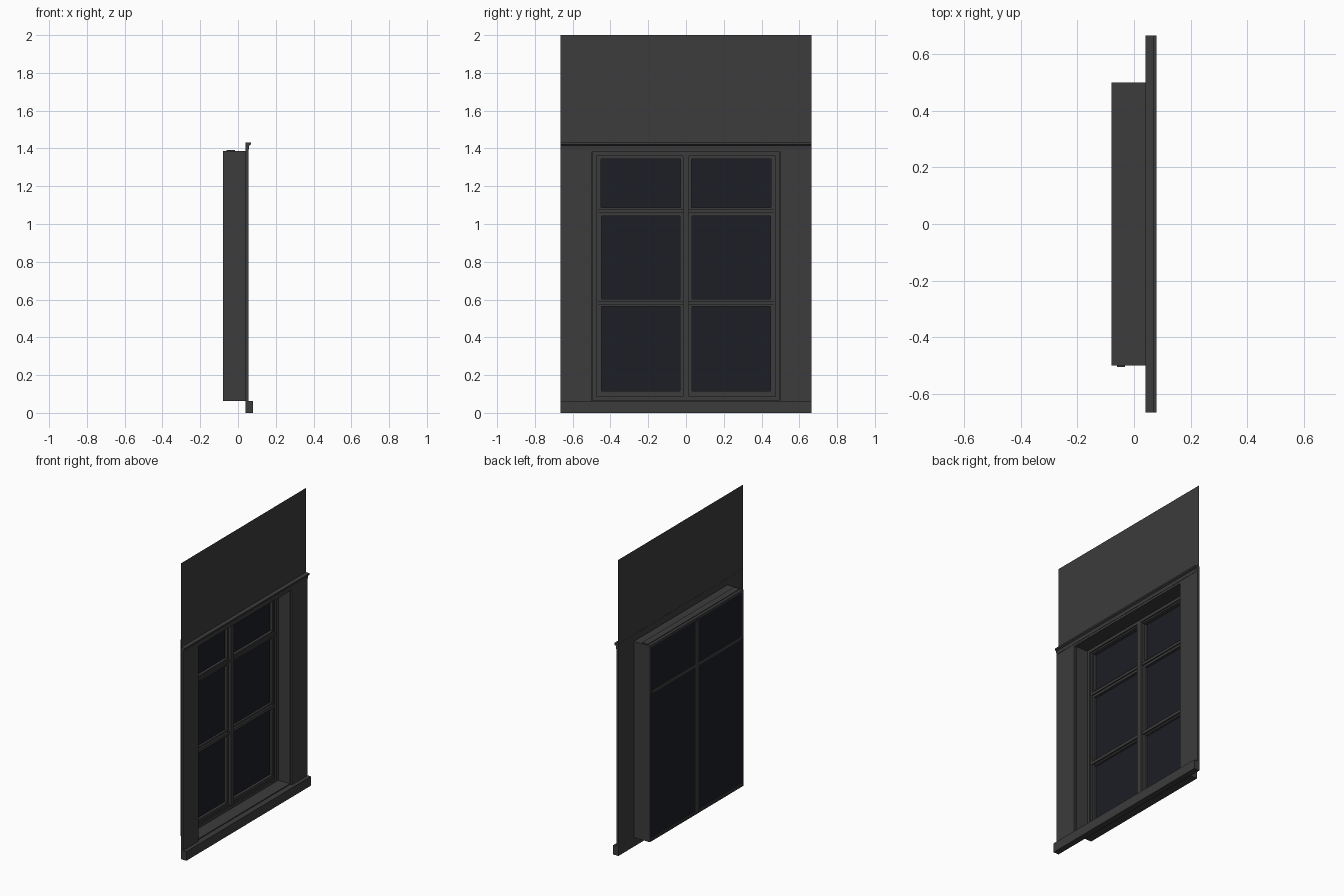
import bpy

if "Cube" in bpy.data.objects:
    bpy.data.objects.remove(bpy.data.objects["Cube"])


def material(name, rgb):
    m = bpy.data.materials.new(name)
    m.diffuse_color = (*rgb, 1)
    m.use_nodes = True
    m.node_tree.nodes["Principled BSDF"].inputs["Base Color"].default_value = m.diffuse_color
    return m


PAINT = material("dark_paint", (0.045, 0.045, 0.045))
GLASS = material("dark_glass", (0.012, 0.013, 0.018))


def mesh(name, verts, faces, mat=PAINT):
    me = bpy.data.meshes.new(name)
    me.from_pydata(verts, [], faces)
    me.materials.append(mat)
    ob = bpy.data.objects.new(name, me)
    bpy.context.collection.objects.link(ob)
    return ob


def extrude_y(name, profile, y0, y1):
    """Extrude an (x, z) outline along y."""
    n = len(profile)
    verts = [(x, y, z) for y in (y0, y1) for x, z in profile]
    faces = [(i, (i + 1) % n, n + (i + 1) % n, n + i) for i in range(n)]
    faces += [tuple(range(n))[::-1], tuple(range(n, 2 * n))]
    return mesh(name, verts, faces)


def box(name, x, y, z):
    return extrude_y(name, [(x[0], z[0]), (x[0], z[1]), (x[1], z[1]), (x[1], z[0])], *y)


def ring(name, x, y, z, w):
    """Rectangular frame in the yz plane with bars of width w."""
    box(name + "_left", x, (y[0], y[0] + w), z)
    box(name + "_right", x, (y[1] - w, y[1]), z)
    box(name + "_bottom", x, (y[0] + w, y[1] - w), (z[0], z[0] + w))
    box(name + "_top", x, (y[0] + w, y[1] - w), (z[1] - w, z[1]))


W = 0.665

# Flat wall panel above the window
mesh("wall_panel", [(0.041, -W, 1.42), (0.041, W, 1.42), (0.041, W, 2), (0.041, -W, 2)],
     [(0, 1, 2, 3)])

# Sill, head moulding and lintel
box("sill", (0.04, 0.08), (-W, W), (0, 0.062))
extrude_y("head_moulding", [(0.04, 1.395), (0.04, 1.432), (0.07, 1.432), (0.07, 1.422),
                            (0.06, 1.416), (0.057, 1.395)], -W, W)
box("lintel", (0.04, 0.055), (-0.5, 0.5), (1.38, 1.397))

# Side casings
for side, y in (("left", (-W, -0.5)), ("right", (0.5, W))):
    box("casing_" + side, (0.04, 0.055), y, (0.06, 1.397))

# Deep reveal, outer frame and the inner step
ring("reveal", (-0.08, 0.042), (-0.5, 0.5), (0.062, 1.387), 0.006)
ring("outer_frame", (-0.076, -0.045), (-0.495, 0.495), (0.066, 1.383), 0.022)
ring("inner_step", (-0.076, -0.053), (-0.475, 0.475), (0.086, 1.364), 0.013)
box("top_lip", (-0.06, -0.015), (-0.49, 0.49), (1.385, 1.391))
box("side_lip", (-0.06, -0.032), (-0.505, -0.498), (0.08, 1.37))

# Centre mullion and transom
box("mullion", (-0.08, -0.04), (-0.017, 0.017), (0.088, 1.362))
box("transom", (-0.08, -0.05), (-0.47, 0.47), (1.058, 1.076))

# Sashes, glazing bars and glass on both halves
for side, s in (("left", -1), ("right", 1)):
    ys = sorted((s * 0.015, s * 0.466))
    ring("lower_sash_" + side, (-0.076, -0.058), ys, (0.098, 1.06), 0.018)
    ring("upper_sash_" + side, (-0.076, -0.058), ys, (1.072, 1.36), 0.015)
    box("bar_base_" + side, (-0.076, -0.062), ys, (0.562, 0.603))
    box("bar_rib_" + side, (-0.062, -0.05), ys, (0.572, 0.592))
    a, b = sorted((s * 0.01, s * 0.496))
    for part, z0, z1 in (("lower", 0.08, 1.06), ("upper", 1.07, 1.383)):
        mesh(f"{part}_glass_{side}", [(-0.077, a, z0), (-0.077, b, z0),
                                      (-0.077, b, z1), (-0.077, a, z1)],
             [(0, 1, 2, 3)], GLASS)
    # Thin back beading around the upper pane
    ring("back_bead_" + side, (-0.08, -0.077), (a, b), (1.07, 1.383), 0.01)
